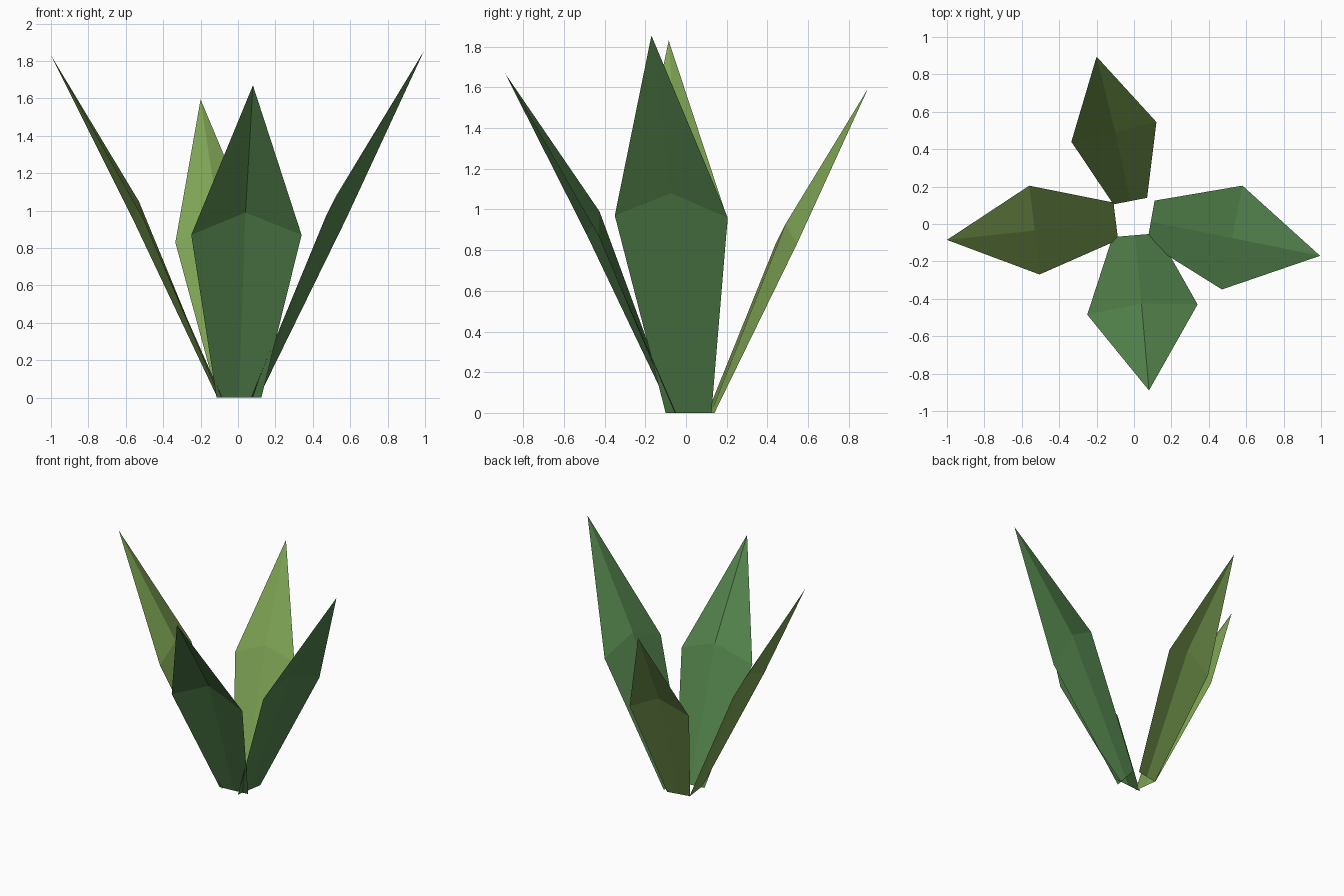
import bpy, bmesh
from mathutils import Vector

if "Cube" in bpy.data.objects:
    bpy.data.objects.remove(bpy.data.objects["Cube"])


def material(name, color):
    m = bpy.data.materials.new(name)
    m.diffuse_color = color
    m.use_nodes = True
    m.node_tree.nodes["Principled BSDF"].inputs["Base Color"].default_value = m.diffuse_color
    return m


def leaf(name, base_a, base_b, side_a, side_b, rib, tip, mat):
    """Folded single-sheet leaf: base edge, wide middle with raised rib, pointed tip."""
    bm = bmesh.new()
    base_mid = (Vector(base_a) + Vector(base_b)) / 2
    a, m, b, sa, sb, r, t = [bm.verts.new(p) for p in
                             (base_a, base_mid, base_b, side_a, side_b, rib, tip)]
    for f in ((a, sa, r, m), (m, r, sb, b), (sa, t, r), (r, t, sb)):
        bm.faces.new(f)
    # upper (inner) side faces out
    bm.normal_update()
    if sum(f.normal.z for f in bm.faces) < 0:
        bmesh.ops.reverse_faces(bm, faces=bm.faces[:])
    mesh = bpy.data.meshes.new(name)
    bm.to_mesh(mesh)
    bm.free()
    mesh.materials.append(mat)
    bpy.context.collection.objects.link(bpy.data.objects.new(name, mesh))


dark = material("deep_green", (0.09, 0.235, 0.075, 1))
light = material("yellow_green", (0.21, 0.37, 0.09, 1))

# four leaves around the centre
leaf("front_leaf", (-0.115, -0.07, 0), (0.125, -0.05, 0),
     (-0.25, -0.485, 0.87), (0.34, -0.43, 0.87), (0.04, -0.425, 0.99),
     (0.08, -0.89, 1.67), dark)
leaf("right_leaf", (0.07, -0.10, 0), (0.11, 0.125, 0),
     (0.47, -0.35, 0.97), (0.58, 0.205, 0.96), (0.525, -0.075, 1.08),
     (0.995, -0.17, 1.855), dark)
leaf("back_leaf", (0.07, 0.14, 0), (-0.11, 0.105, 0),
     (0.12, 0.545, 0.83), (-0.335, 0.44, 0.83), (-0.10, 0.49, 0.93),
     (-0.20, 0.895, 1.595), light)
leaf("left_leaf", (-0.11, 0.115, 0), (-0.085, -0.085, 0),
     (-0.56, 0.205, 0.95), (-0.505, -0.27, 0.95), (-0.53, -0.035, 1.05),
     (-1.0, -0.085, 1.83), light)
